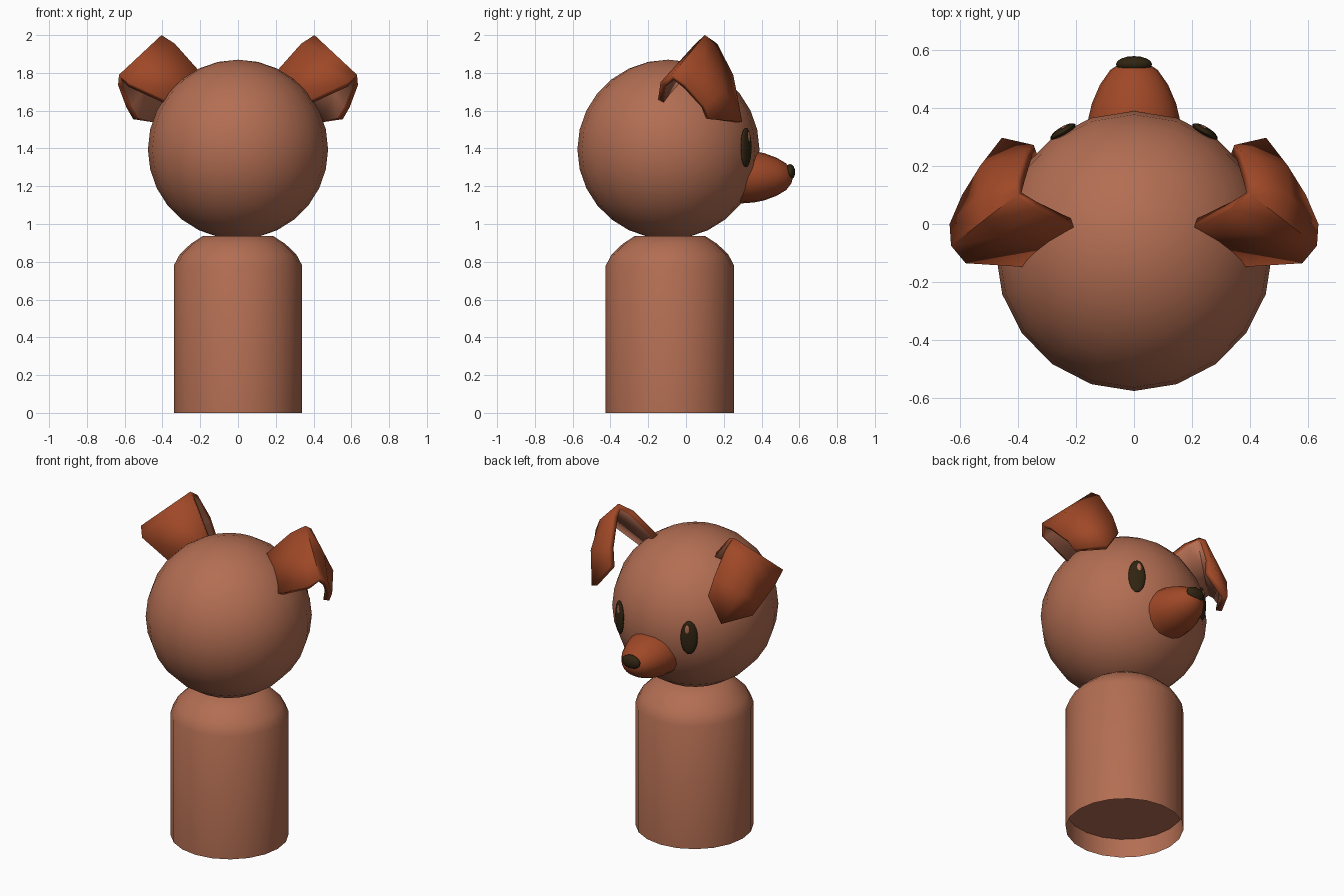
import bpy, bmesh, math
from mathutils import Vector, Matrix

if "Cube" in bpy.data.objects:
    bpy.data.objects.remove(bpy.data.objects["Cube"])


def mat(name, rgb):
    m = bpy.data.materials.new(name)
    m.diffuse_color = (*rgb, 1)
    m.use_nodes = True
    m.node_tree.nodes["Principled BSDF"].inputs["Base Color"].default_value = m.diffuse_color
    return m


BROWN = mat("soft_brown", (0.45, 0.155, 0.085))
RUST = mat("rust_orange", (0.35, 0.065, 0.02))
DARK = mat("dark_brown", (0.03, 0.018, 0.006))


def finish(name, bm, mats, angle=40):
    me = bpy.data.meshes.new(name)
    bm.to_mesh(me)
    bm.free()
    ob = bpy.data.objects.new(name, me)
    bpy.context.collection.objects.link(ob)
    for m in mats:
        me.materials.append(m)
    bpy.ops.object.select_all(action='DESELECT')
    ob.select_set(True)
    bpy.context.view_layer.objects.active = ob
    bpy.ops.object.shade_smooth_by_angle(angle=math.radians(angle))
    return ob


def lathe(profile, n, place):
    """Revolve (radius, height) points; place(x, y, h) maps to the final position."""
    bm = bmesh.new()
    rings = []
    for r, h in profile:
        rings.append([bm.verts.new(place(r * math.sin(2 * math.pi * i / n),
                                         -r * math.cos(2 * math.pi * i / n), h))
                      for i in range(n)])
    for a, b in zip(rings, rings[1:]):
        for i in range(n):
            j = (i + 1) % n
            bm.faces.new((a[i], a[j], b[j], b[i]))
    bm.faces.new(rings[-1])
    return bm, rings


def ellipsoid(name, matrix, material, seg=20, rings=14):
    bm = bmesh.new()
    bmesh.ops.create_uvsphere(bm, u_segments=seg, v_segments=rings, radius=1,
                              matrix=matrix)
    return finish(name, bm, [material], 60)


def scale(x, y, z):
    return Matrix.Diagonal((x, y, z, 1))


# Body: hollow-bottomed cylinder with a rounded shoulder
body_profile = [(0.34, 0), (0.34, 0.78), (0.308, 0.84), (0.25, 0.895), (0.185, 0.937)]
bm, rings = lathe(body_profile, 20, lambda x, y, h: (x, y - 0.085, h))
bmesh.ops.recalc_face_normals(bm, faces=bm.faces)
floor = [bm.verts.new((v.co.x, v.co.y, 0.12)) for v in rings[0]]
bm.faces.new(floor[::-1])
finish("body", bm, [BROWN], 50)

# Head
ellipsoid("head", Matrix.Translation((0, -0.093, 1.395)) @ Matrix.Rotation(math.pi / 2, 4, 'Z')
          @ scale(0.482, 0.477, 0.475), BROWN)

# Muzzle pointing to +y
muzzle_profile = [(0.166, 0.27), (0.158, 0.36), (0.145, 0.415), (0.117, 0.48),
                  (0.082, 0.53), (0.04, 0.558), (0.01, 0.565)]
bm, _ = lathe(muzzle_profile, 20, lambda x, y, h: (x, h, 1.25 + y * 0.86))
bmesh.ops.recalc_face_normals(bm, faces=bm.faces)
finish("muzzle", bm, [RUST], 60)

# Nose
ellipsoid("nose", Matrix.Translation((0, 0.55, 1.275)) @ scale(0.062, 0.028, 0.042), DARK, 16, 8)

# Eyes: flattened ovals on the head with a small highlight
turn = math.atan2(0.25, 0.42)
for side, label in ((1, "right"), (-1, "left")):
    frame = (Matrix.Translation((0, -0.093, 1.405))
             @ Matrix.Rotation(-side * turn, 4, 'Z'))
    ellipsoid(label + "_eye", frame @ Matrix.Translation((0, 0.478, 0))
              @ scale(0.05, 0.017, 0.105), DARK, 16, 10)
    ellipsoid(label + "_eye_highlight", frame @ Matrix.Translation((-side * 0.01, 0.489, 0.052))
              @ scale(0.015, 0.006, 0.032), BROWN, 10, 6)

# Ears: sheet folded over at the top; each row runs inner edge, middle, outer edge
rows = [
    ((0.17, -0.03, 1.77), None, (0.345, -0.15, 1.64)),
    ((0.335, 0.05, 1.955), None, (0.58, -0.135, 1.75)),
    ((0.405, 0.10, 2.0), None, (0.63, -0.075, 1.79)),
    ((0.40, 0.165, 1.955), (0.54, 0.095, 1.86), (0.635, 0.0, 1.735)),
    ((0.37, 0.25, 1.79), (0.53, 0.20, 1.71), (0.592, 0.10, 1.62)),
    ((0.345, 0.272, 1.68), (0.455, 0.297, 1.54), (0.555, 0.124, 1.555)),
]
bm = bmesh.new()
grid = []
for a, m, b in rows:
    a, b = Vector(a), Vector(b)
    m = Vector(m) if m else (a + b) / 2
    grid.append([bm.verts.new(p) for p in (a, m, b)])
for r, s in zip(grid, grid[1:]):
    for i in range(2):
        bm.faces.new((r[i], r[i + 1], s[i + 1], s[i]))
ears = finish("ears", bm, [RUST, BROWN], 40)
mirror = ears.modifiers.new("mirror", 'MIRROR')
mirror.use_axis = (True, False, False)
solid = ears.modifiers.new("thickness", 'SOLIDIFY')
solid.thickness = 0.035
solid.offset = -1
solid.material_offset = 1
